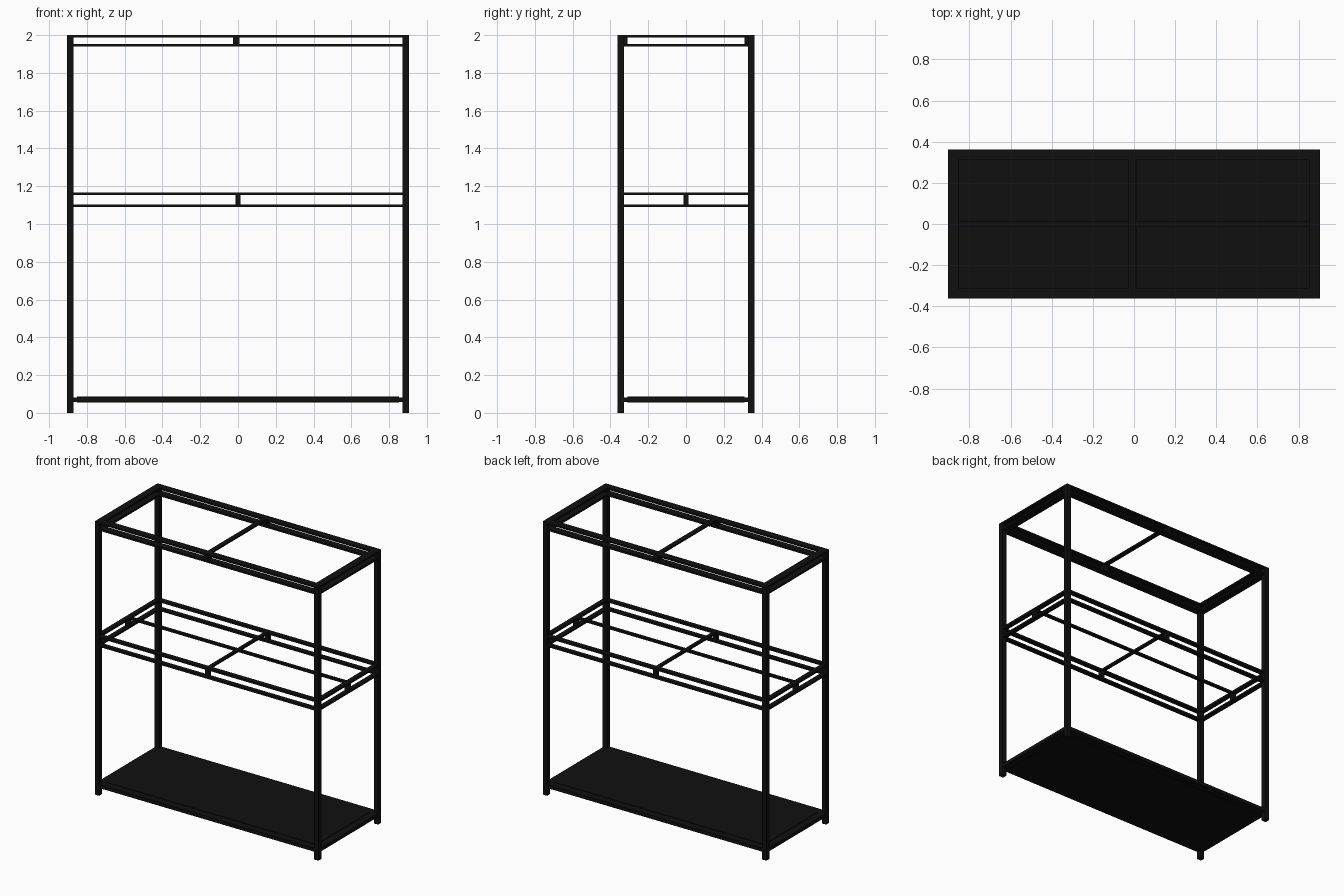
import bpy

if "Cube" in bpy.data.objects:
    bpy.data.objects.remove(bpy.data.objects["Cube"])

black = bpy.data.materials.new("black_metal")
black.diffuse_color = (0.005, 0.005, 0.005, 1)
black.use_nodes = True
black.node_tree.nodes["Principled BSDF"].inputs["Base Color"].default_value = black.diffuse_color

X, Y, P = 0.905, 0.363, 0.035   # outer half sizes, post width


def box(name, x0, x1, y0, y1, z0, z1):
    bpy.ops.mesh.primitive_cube_add(size=1, location=((x0 + x1) / 2, (y0 + y1) / 2, (z0 + z1) / 2))
    o = bpy.context.object
    o.name = name
    o.scale = (x1 - x0, y1 - y0, z1 - z0)
    bpy.ops.object.transform_apply(location=False, rotation=False, scale=True)
    o.data.materials.append(black)
    return o


def span(s, a, b):
    # interval a..b mirrored to side s
    return (a, b) if s > 0 else (-b, -a)


def frame(name, w, z0, z1):
    # four flat rails running between the posts
    for s in (-1, 1):
        box(name + "_long_rail", -X + P, X - P, *span(s, Y - w, Y), z0, z1)
        box(name + "_side_rail", *span(s, X - w, X), -Y + P, Y - P, z0, z1)


# corner posts
for sx in (-1, 1):
    for sy in (-1, 1):
        box("corner_post", *span(sx, X - P, X), *span(sy, Y - P, Y), 0, 2.0)

# top frame: paired wide rails, centre spacers and cross bar
frame("top_upper", 0.053, 1.988, 2.0)
frame("top_lower", 0.053, 1.94, 1.954)
for s in (-1, 1):
    box("top_spacer", -0.026, 0.008, *span(s, Y - 0.053, Y), 1.954, 1.988)
box("top_cross_bar", -0.026, 0.008, -Y + 0.053, Y - 0.053, 1.988, 2.0)

# middle frame: paired narrow rails, spacers on all sides, crossing bars
frame("middle_upper", P, 1.153, 1.168)
frame("middle_lower", P, 1.09, 1.104)
for s in (-1, 1):
    box("middle_front_spacer", -0.012, 0.012, *span(s, Y - P, Y), 1.104, 1.153)
    box("middle_side_spacer", *span(s, X - P, X), -0.012, 0.012, 1.104, 1.153)
box("middle_cross_bar", -0.012, 0.012, -Y + P, Y - P, 1.153, 1.168)
for s in (-1, 1):
    box("middle_long_bar", *span(s, 0.012, X - P), -0.012, 0.012, 1.153, 1.168)

# bottom shelf: rim rails and slightly thicker panel
frame("bottom", 0.053, 0.057, 0.082)
box("bottom_panel", -X + 0.053, X - 0.053, -Y + 0.053, Y - 0.053, 0.054, 0.086)
